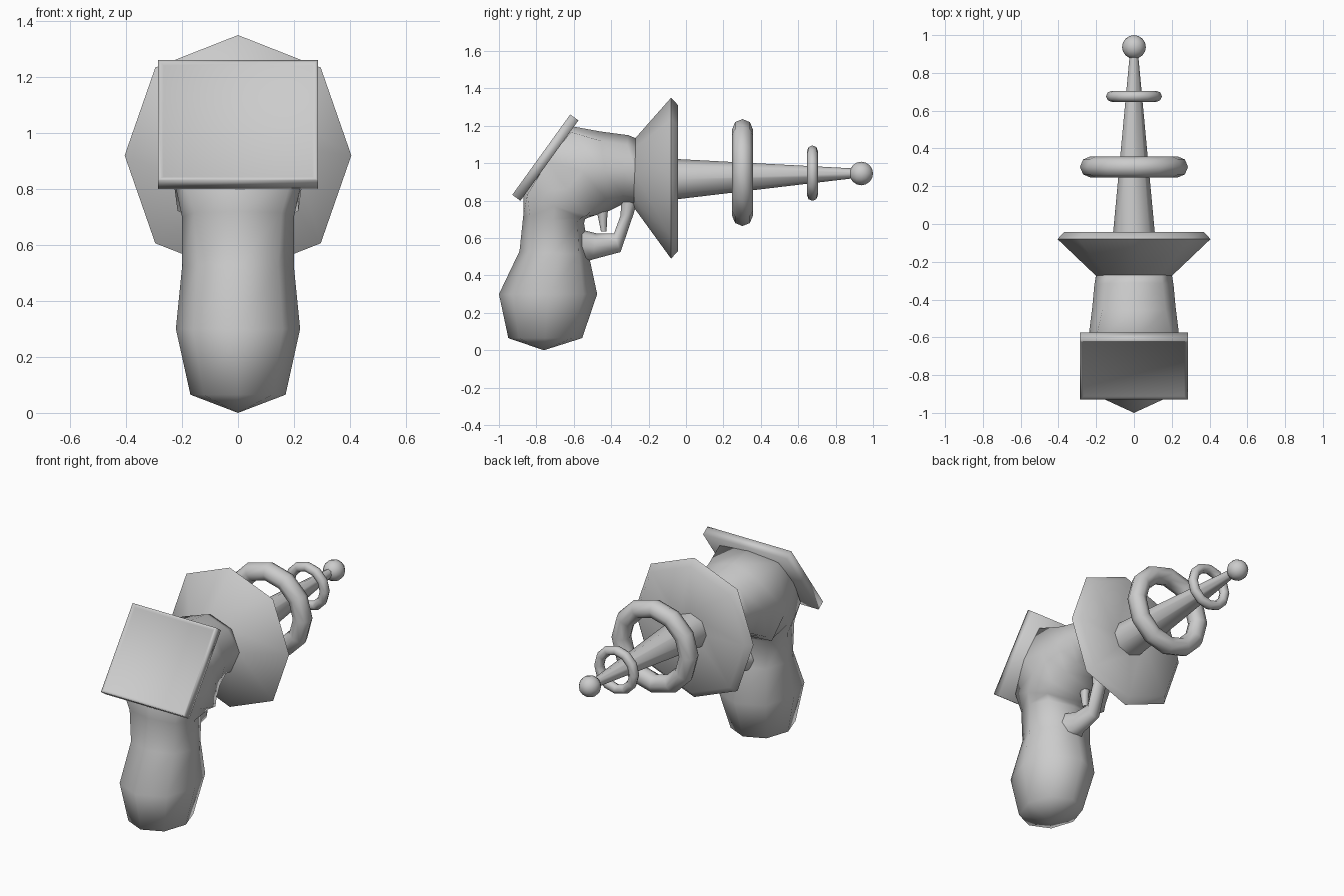
import bpy, bmesh, math
from mathutils import Vector

if "Cube" in bpy.data.objects:
    bpy.data.objects.remove(bpy.data.objects["Cube"])


def finish(obj, name, angle):
    obj.name = name
    bpy.ops.object.select_all(action='DESELECT')
    obj.select_set(True)
    bpy.context.view_layer.objects.active = obj
    bpy.ops.object.shade_smooth_by_angle(angle=math.radians(angle))
    return obj


def from_bmesh(bm, name, angle):
    bmesh.ops.recalc_face_normals(bm, faces=bm.faces)
    mesh = bpy.data.meshes.new(name)
    bm.to_mesh(mesh)
    bm.free()
    obj = bpy.data.objects.new(name, mesh)
    bpy.context.collection.objects.link(obj)
    return finish(obj, name, angle)


def loft(name, stations, tip=None, angle=75):
    """Octagonal loft; each station is (y1, z1, y2, z2, half width[, squareness])."""
    bm = bmesh.new()
    rings = []
    for y1, z1, y2, z2, w, *k in stations:
        d = k[0] if k else 0.72
        c = Vector((0, (y1 + y2) / 2, (z1 + z2) / 2))
        u = Vector((0, (y1 - y2) / 2, (z1 - z2) / 2))
        s = Vector((w, 0, 0))
        pattern = [(1, 0), (d, d), (0, 1), (-d, d), (-1, 0), (-d, -d), (0, -1), (d, -d)]
        rings.append([bm.verts.new(c + u * a + s * b) for a, b in pattern])
    for r, q in zip(rings, rings[1:]):
        for i in range(8):
            j = (i + 1) % 8
            bm.faces.new((r[i], r[j], q[j], q[i]))
    if tip:
        t = bm.verts.new((0, *tip))
        for i in range(8):
            bm.faces.new((rings[0][i], rings[0][(i + 1) % 8], t))
    else:
        bm.faces.new(rings[0])
    bm.faces.new(rings[-1])
    return from_bmesh(bm, name, angle)


# Bulbous grip bending round behind the screen into the receiver
loft("grip_and_body", [
    (-0.95, 0.065, -0.555, 0.065, 0.17),
    (-1.00, 0.30, -0.475, 0.30, 0.222),
    (-0.89, 0.53, -0.52, 0.51, 0.20),
    (-0.87, 0.72, -0.545, 0.68, 0.20, 0.78),
    (-0.868, 0.84, -0.54, 0.70, 0.215, 0.88),
    (-0.75, 1.02, -0.52, 0.71, 0.235, 0.92),
    (-0.625, 1.20, -0.49, 0.72, 0.235, 0.86),
    (-0.46, 1.17, -0.41, 0.745, 0.22, 0.76),
    (-0.31, 1.15, -0.34, 0.78, 0.21),
    (-0.26, 1.13, -0.27, 0.77, 0.20),
], tip=(-0.76, 0.0))

# Flared dish with the tapered barrel growing from its flat face
loft("dish_and_barrel", [
    (-0.27, 1.135, -0.28, 0.765, 0.20),
    (-0.08, 1.35, -0.08, 0.49, 0.405, 0.73),
    (-0.042, 1.31, -0.042, 0.53, 0.37, 0.73),
    (-0.042, 1.022, -0.042, 0.808, 0.11),
    (0.90, 0.972, 0.90, 0.92, 0.022),
])

# Trigger guard and trigger
loft("trigger_guard", [
    (-0.58, 0.65, -0.57, 0.46, 0.09),
    (-0.48, 0.625, -0.50, 0.485, 0.05),
    (-0.385, 0.625, -0.35, 0.525, 0.045),
    (-0.35, 0.72, -0.28, 0.73, 0.045),
    (-0.345, 0.83, -0.25, 0.83, 0.06),
])
loft("trigger", [
    (-0.49, 0.80, -0.40, 0.80, 0.035),
    (-0.47, 0.71, -0.42, 0.73, 0.025),
    (-0.455, 0.635, -0.425, 0.635, 0.018),
])

# Tilted screen with a shallow recessed face
bm = bmesh.new()
bmesh.ops.create_cube(bm, size=1)
bmesh.ops.scale(bm, vec=(0.572, 0.53, 0.054), verts=bm.verts)
top = [f for f in bm.faces if f.normal.z > 0.9]
bmesh.ops.inset_region(bm, faces=top, thickness=0.016, depth=0)
bmesh.ops.inset_region(bm, faces=top, thickness=0.012, depth=-0.007)
screen = from_bmesh(bm, "screen", 100)
screen.location = (0, -0.752, 1.03)
screen.rotation_euler.x = math.radians(54.2)

# Floating rings around the barrel
for name, y, z, major, minor in (("large_ring", 0.302, 0.95, 0.23, 0.056),
                                 ("small_ring", 0.676, 0.947, 0.119, 0.029)):
    bpy.ops.mesh.primitive_torus_add(major_segments=12, minor_segments=8,
                                     major_radius=major, minor_radius=minor,
                                     location=(0, y, z), rotation=(math.pi / 2, 0, 0))
    finish(bpy.context.object, name, 75)

# Muzzle ball
bpy.ops.mesh.primitive_uv_sphere_add(segments=12, ring_count=8, radius=0.063,
                                     location=(0, 0.937, 0.945), rotation=(math.pi / 2, 0, 0))
finish(bpy.context.object, "muzzle_ball", 75)
